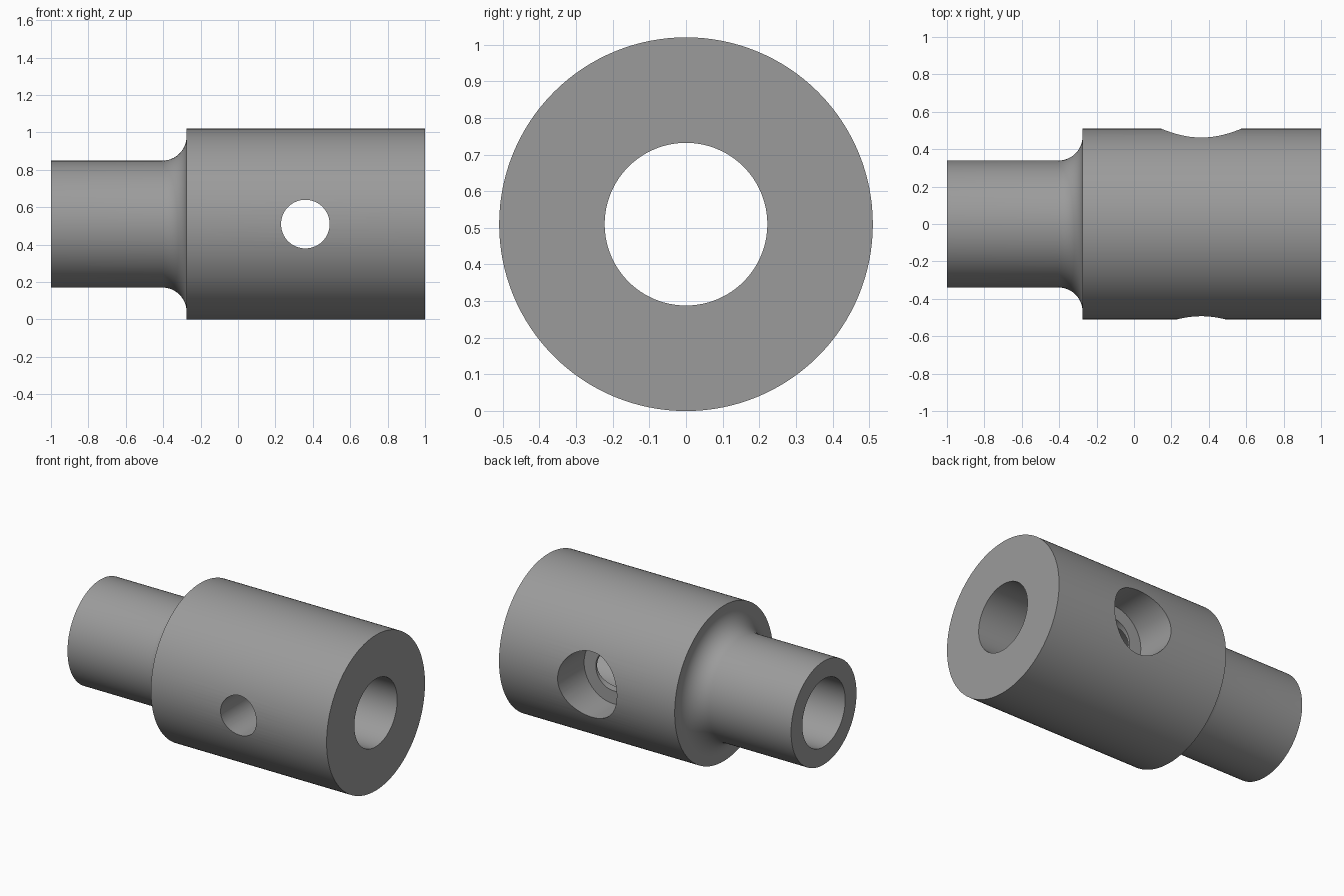
import bpy, bmesh, math
from mathutils import Matrix

if "Cube" in bpy.data.objects:
    bpy.data.objects.remove(bpy.data.objects["Cube"])

AXIS_Z = 0.51      # height of the shaft axis
HOLE_X = 0.36      # position of the cross holes
SEG = 128

grey = bpy.data.materials.new("steel_grey")
grey.diffuse_color = (0.33, 0.33, 0.33, 1)
grey.use_nodes = True
grey.node_tree.nodes["Principled BSDF"].inputs["Base Color"].default_value = grey.diffuse_color


def lathe(name, profile):
    """Revolve a closed (x, radius) profile about the x axis."""
    bm = bmesh.new()
    rings = []
    for i in range(SEG):
        a = 2 * math.pi * i / SEG
        rings.append([bm.verts.new((x, r * math.sin(a), AXIS_Z + r * math.cos(a)))
                      for x, r in profile])
    n = len(profile)
    for i in range(SEG):
        p, q = rings[i], rings[(i + 1) % SEG]
        for j in range(n):
            k = (j + 1) % n
            bm.faces.new((p[j], p[k], q[k], q[j]))
    bmesh.ops.recalc_face_normals(bm, faces=bm.faces[:])
    mesh = bpy.data.meshes.new(name)
    bm.to_mesh(mesh)
    bm.free()
    obj = bpy.data.objects.new(name, mesh)
    bpy.context.collection.objects.link(obj)
    mesh.materials.append(grey)
    return obj


def cross_drill(name, radius, y0, y1):
    """Cylinder along y used to cut a cross hole."""
    bm = bmesh.new()
    m = Matrix.Translation((HOLE_X, (y0 + y1) / 2, AXIS_Z)) @ Matrix.Rotation(math.pi / 2, 4, 'X')
    bmesh.ops.create_cone(bm, cap_ends=True, segments=64, radius1=radius,
                          radius2=radius, depth=y1 - y0, matrix=m)
    mesh = bpy.data.meshes.new(name)
    bm.to_mesh(mesh)
    bm.free()
    mesh.materials.append(grey)
    obj = bpy.data.objects.new(name, mesh)
    bpy.context.collection.objects.link(obj)
    return obj


# Stepped sleeve: bore, narrow neck, concave fillet, wide body
R_FIL = 0.13
x_step, r_neck, r_body, r_bore = -0.275, 0.339, 0.51, 0.222
fillet = [(x_step - R_FIL + R_FIL * math.sin(t), r_neck + R_FIL - R_FIL * math.cos(t))
          for t in (math.pi / 2 * i / 12 for i in range(13))]
profile = [(-1, r_bore), (-1, r_neck)] + fillet + [(x_step, r_body), (1, r_body), (1, r_bore)]
sleeve = lathe("sleeve", profile)

# Through hole, and a wider flat-bottomed recess at the back
cutters = [cross_drill("through_hole_cutter", 0.13, -0.7, 0.7),
           cross_drill("recess_cutter", 0.215, 0.235, 0.72)]
for c in cutters:
    mod = sleeve.modifiers.new(c.name, 'BOOLEAN')
    mod.operation = 'DIFFERENCE'
    mod.solver = 'EXACT'
    mod.object = c

# Apply the cuts, then remove the cutters
bpy.context.view_layer.objects.active = sleeve
sleeve.select_set(True)
for c in cutters:
    bpy.ops.object.modifier_apply(modifier=c.name)
for c in cutters:
    bpy.data.objects.remove(c)

bpy.ops.object.select_all(action='DESELECT')
sleeve.select_set(True)
bpy.context.view_layer.objects.active = sleeve
bpy.ops.object.shade_smooth_by_angle(angle=math.radians(30))
